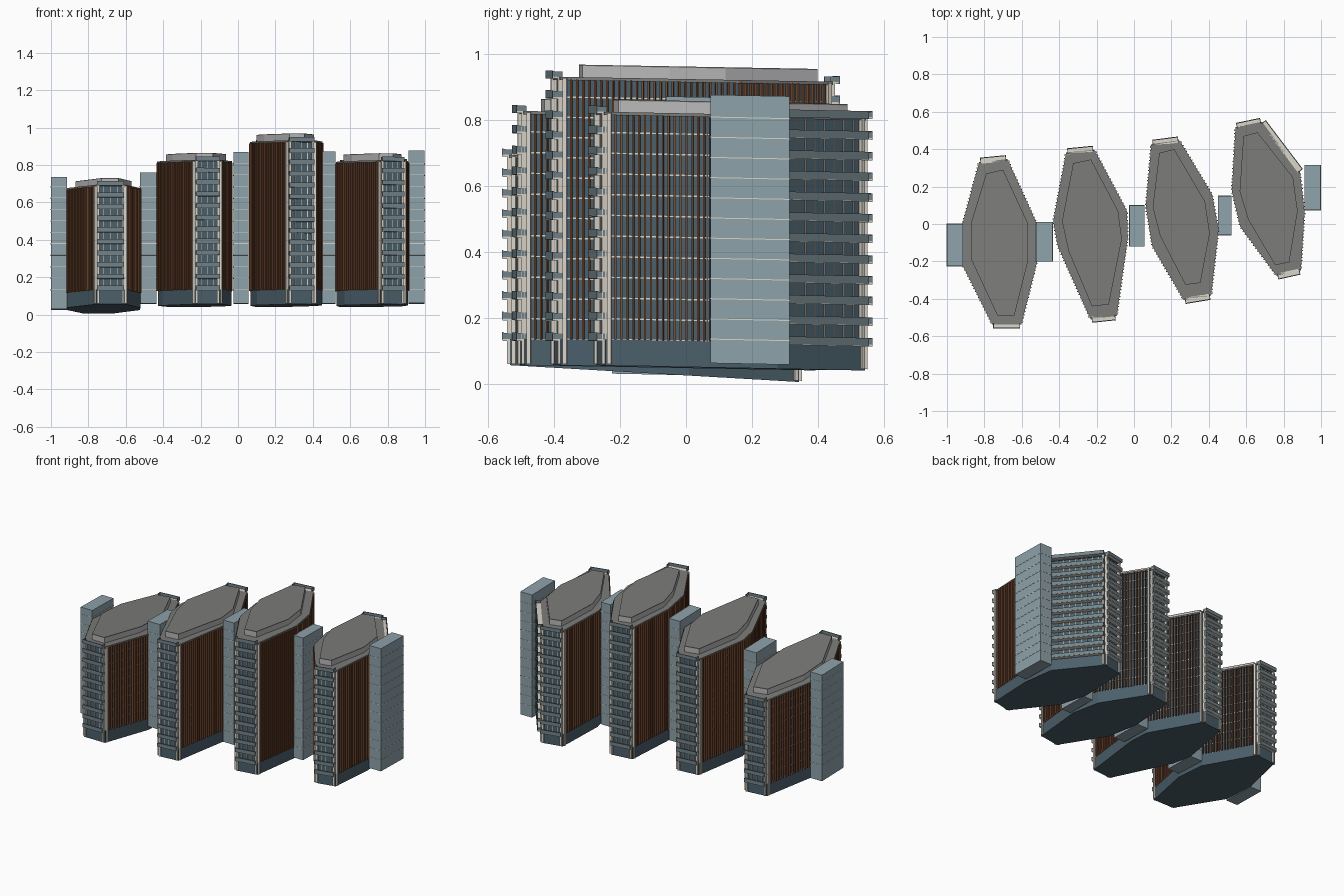
import bpy, bmesh, math
from mathutils import Vector

if "Cube" in bpy.data.objects:
    bpy.data.objects.remove(bpy.data.objects["Cube"])


def material(name, rgb):
    m = bpy.data.materials.new(name)
    m.diffuse_color = (*rgb, 1)
    m.use_nodes = True
    m.node_tree.nodes["Principled BSDF"].inputs["Base Color"].default_value = m.diffuse_color
    return m


GLASS = material("dark_glass", (0.07, 0.115, 0.145))
LINK = material("pale_blue_cladding", (0.27, 0.36, 0.40))
BROWN = material("brown_fin", (0.19, 0.075, 0.035))
CREAM = material("cream_trim", (0.70, 0.66, 0.58))
RAIL = material("railing_blue", (0.17, 0.23, 0.26))
ROOF = material("roof_grey", (0.20, 0.20, 0.195))
PLANT = material("plant_grey", (0.48, 0.48, 0.49))


def prism(bm, pts, z0, z1, shear):
    """Vertical prism over a plan outline; shear(y) lowers z towards the back."""
    lo = [bm.verts.new((p[0], p[1], z0 - shear(p[1]))) for p in pts]
    hi = [bm.verts.new((p[0], p[1], z1 - shear(p[1]))) for p in pts]
    n = len(pts)
    bm.faces.new(lo[::-1])
    bm.faces.new(hi)
    for i in range(n):
        j = (i + 1) % n
        bm.faces.new((lo[i], lo[j], hi[j], hi[i]))


def finish(bm, name, mat):
    bmesh.ops.recalc_face_normals(bm, faces=bm.faces[:])
    me = bpy.data.meshes.new(name)
    bm.to_mesh(me)
    bm.free()
    me.materials.append(mat)
    ob = bpy.data.objects.new(name, me)
    bpy.context.collection.objects.link(ob)


def solid(name, mat, pts, z0, z1, shear):
    bm = bmesh.new()
    prism(bm, pts, z0, z1, shear)
    finish(bm, name, mat)


def inset(pts, d):
    """Offset a counter-clockwise convex outline inwards by d."""
    out = []
    n = len(pts)
    for i in range(n):
        e1 = (pts[i] - pts[i - 1]).normalized()
        e2 = (pts[(i + 1) % n] - pts[i]).normalized()
        n1, n2 = Vector((-e1.y, e1.x)), Vector((-e2.y, e2.x))
        out.append(pts[i] + (n1 + n2) * (d / (1 + n1.dot(n2))))
    return out


def strip(p, q, a, b, d0, d1):
    """Plan rectangle along p-q from distance a to b, standing d0..d1 outside."""
    e = (q - p).normalized()
    o = Vector((e.y, -e.x))
    return [p + e * a + o * d1, p + e * b + o * d1, p + e * b + o * d0, p + e * a + o * d0]


PITCH, BASE, POD = 0.0613, 0.06, 0.135


def tower(tag, outline, crown, top, floors, slope, balcony_edges):
    # outlines run back-left, back-right, right pair, front pair, left pair
    outer = [Vector(p) for p in outline][::-1]
    inner = [Vector(p) for p in crown][::-1]
    wall = inset(outer, 0.012)
    yf = min(p.y for p in outer)
    shear = lambda y: slope * (y - yf)
    pitch = (top - POD) / floors

    solid(tag + "_body", GLASS, wall, BASE, top - 0.01, shear)
    solid(tag + "_podium", GLASS, inset(outer, 0.006), BASE - 0.004, POD, shear)
    solid(tag + "_roof_slab", ROOF, inset(outer, 0.003), top - 0.01, top, shear)
    solid(tag + "_rooftop_plant", PLANT, inner, top - 0.002, top + 0.034, shear)
    solid(tag + "_plant_roof", ROOF, inner, top + 0.034, top + 0.038, shear)

    fins, bands, slabs, rails, cols = (bmesh.new() for _ in range(5))
    for i in range(8):
        p, q = wall[i], wall[(i + 1) % 8]
        length = (q - p).length
        if i in balcony_edges:
            # balcony slabs, railings and hanging posts
            for f in range(floors + 1):
                z = POD + f * pitch
                prism(slabs, strip(p, q, 0, length, -0.002, 0.030), z - 0.006, z, shear)
                if f == floors:
                    z -= 0.002
                prism(rails, strip(p, q, 0, length, 0.026, 0.031), z - 0.004, z + 0.020, shear)
                for a in (0, length - 0.004):
                    prism(rails, strip(p, q, a, a + 0.004, 0.0, 0.027), z, z + 0.018, shear)
            # window mullions behind the balconies
            n = max(4, round(length / 0.035))
            for k in range(1, n):
                a = length * k / n
                prism(cols, strip(p, q, a - 0.0015, a + 0.0015, -0.002, 0.004), POD, top - 0.01, shear)
        else:
            # vertical fins
            n = round(length / 0.0185)
            for k in range(n):
                a = length * (k + 0.5) / n
                prism(fins, strip(p, q, a - 0.0028, a + 0.0028, -0.002, 0.014), POD, top - 0.008, shear)
            # thin floor bands
            for f in range(floors):
                z = POD + f * pitch
                prism(bands, strip(p, q, 0, length, -0.002, 0.004), z - 0.002, z + 0.002, shear)
        # corner columns either side of each narrow end
        ends = []
        if i in (3, 7):
            ends = [0, length - 0.012]
        elif i in (0, 4):
            ends = [0.002]
        elif i in (2, 6):
            ends = [length - 0.014]
        for a in ends:
            prism(cols, strip(p, q, a, a + 0.012, -0.002, 0.015), BASE, top - 0.004, shear)
    finish(fins, tag + "_fins", BROWN)
    finish(bands, tag + "_floor_bands", CREAM)
    finish(slabs, tag + "_balcony_slabs", CREAM)
    finish(rails, tag + "_balcony_railings", RAIL)
    finish(cols, tag + "_columns", CREAM)


# after reversing: edge 2 = front end, edge 6 = back end, edge 5 = rear right side
def build(tag, outline, crown, top, floors, slope, extra=()):
    pts = outline[1:] + outline[:1]
    tower(tag, pts, crown, top, floors, slope, (3, 7) + tuple(extra))


build("tower_1",
      [(-.83, .335), (-.675, .35), (-.52, .01), (-.515, -.20), (-.60, -.54), (-.76, -.54), (-.92, -.22), (-.92, 0)],
      [(-.79, .27), (-.70, .29), (-.57, .01), (-.57, -.21), (-.64, -.49), (-.73, -.49), (-.87, -.19), (-.87, .01)],
      0.695, 9, 0.058)
build("tower_2",
      [(-.365, .385), (-.21, .40), (-.035, .07), (-.03, -.07), (-.09, -.495), (-.235, -.51), (-.41, -.12), (-.435, .015)],
      [(-.325, .325), (-.23, .345), (-.085, .07), (-.065, -.08), (-.135, -.43), (-.225, -.44), (-.35, -.145), (-.385, .015)],
      0.828, 11, 0.018)
build("tower_3",
      [(.09, .43), (.245, .45), (.42, .16), (.455, -.03), (.415, -.385), (.265, -.41), (.095, -.12), (.06, .095)],
      [(.135, .38), (.215, .40), (.38, .12), (.405, -.05), (.355, -.315), (.275, -.325), (.14, -.065), (.10, .09)],
      0.932, 13, 0.018)
# rear right side of the last tower carries balconies too
build("tower_4",
      [(.54, .52), (.685, .55), (.89, .28), (.915, .065), (.895, -.25), (.76, -.28), (.565, -.015), (.52, .175)],
      [(.585, .47), (.66, .49), (.85, .25), (.875, .07), (.83, -.205), (.755, -.22), (.61, .025), (.565, .175)],
      0.826, 11, 0.020, extra=(6,))

# stair and lift blocks linking the towers
LINKS = [(-1.0, -.915, -.225, 0.0, .03, .735), (-.525, -.435, -.20, .01, .06, .76),
         (-.025, .055, -.12, .10, .06, .87), (.45, .52, -.06, .15, .06, .872),
         (.912, .998, .075, .315, .062, .877)]
for k, (x0, x1, y0, y1, z0, z1) in enumerate(LINKS):
    slope = lambda y, y0=y0: 0.02 * (y - y0)
    plan = [Vector(c) for c in ((x0, y0), (x1, y0), (x1, y1), (x0, y1))]
    solid(f"link_block_{k + 1}", LINK, plan, z0, z1, slope)
    lines = bmesh.new()
    z = POD
    while z < z1 - 0.03:
        prism(lines, inset(plan, -0.0015), z - 0.0015, z + 0.0015, slope)
        z += PITCH
    finish(lines, f"link_floor_lines_{k + 1}", CREAM)
